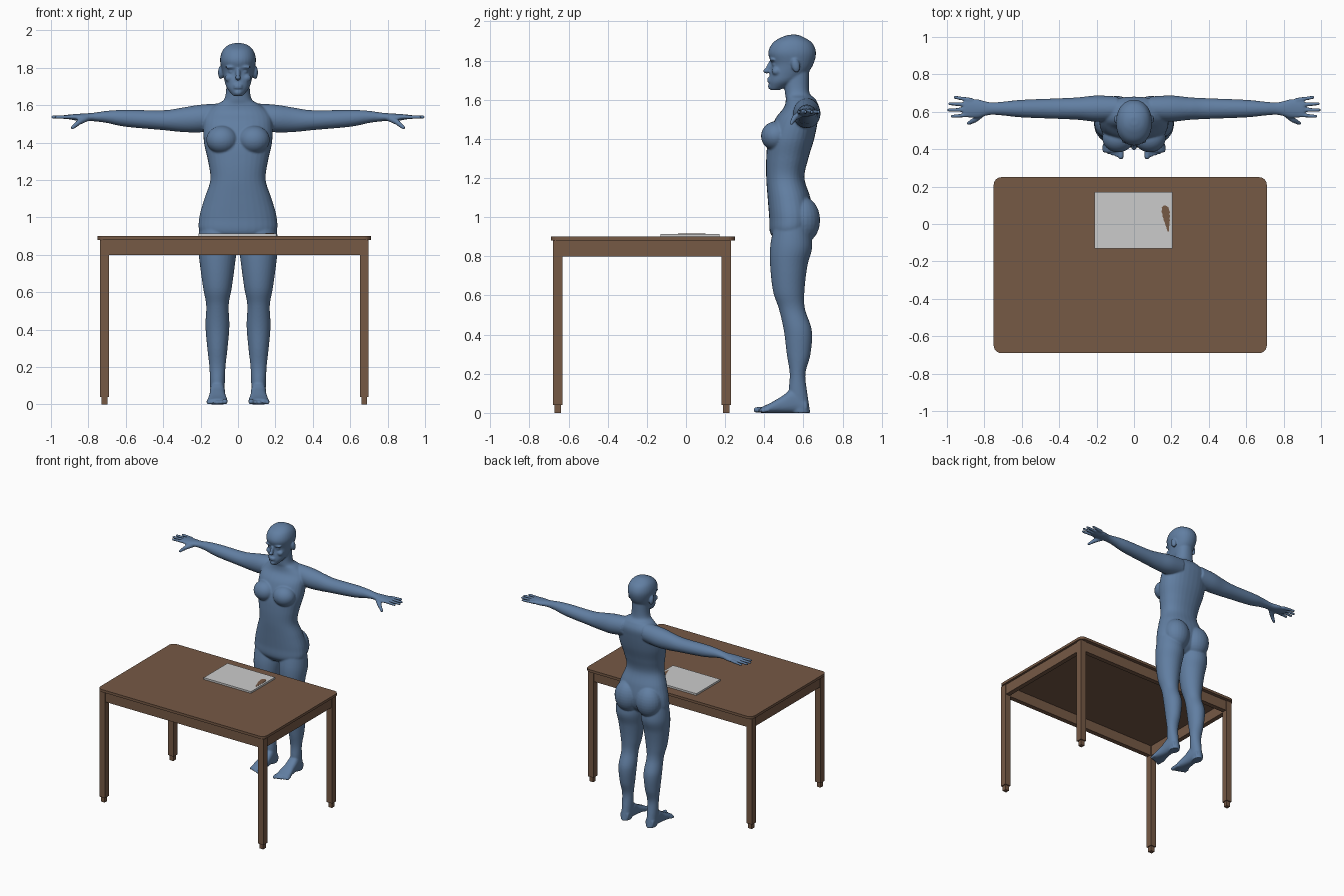
import bpy, bmesh, math
from mathutils import Matrix, Vector

default = bpy.data.objects.get("Cube")
if default:
    bpy.data.objects.remove(default, do_unlink=True)


def material(name, colour):
    mat = bpy.data.materials.new(name)
    mat.use_nodes = True
    rgba = (*colour, 1)
    mat.diffuse_color = rgba
    mat.node_tree.nodes["Principled BSDF"].inputs["Base Color"].default_value = rgba
    return mat


wood = material("brown wood", (0.18, 0.1, 0.06))
paper = material("pale grey paper", (0.6, 0.6, 0.6))
skin = material("slate blue skin", (0.12, 0.21, 0.36))


def finish(bm, name, mat):
    bmesh.ops.recalc_face_normals(bm, faces=bm.faces)
    mesh = bpy.data.meshes.new(name)
    bm.to_mesh(mesh)
    bm.free()
    mesh.materials.append(mat)
    obj = bpy.data.objects.new(name, mesh)
    bpy.context.collection.objects.link(obj)
    return obj


def box(name, low, high, mat, corner=0):
    """Box between two corners, with optional rounded upright edges."""
    low, high = Vector(low), Vector(high)
    size = high - low
    bm = bmesh.new()
    place = Matrix.Translation((low + high) / 2) @ Matrix.Diagonal((*size, 1))
    bmesh.ops.create_cube(bm, size=1, matrix=place)
    if corner:
        upright = [edge for edge in bm.edges
                   if abs(edge.verts[0].co.z - edge.verts[1].co.z) > size.z / 2]
        bmesh.ops.bevel(bm, geom=upright, offset=corner, segments=6,
                        profile=0.5, affect='EDGES')
    return finish(bm, name, mat)


# Table top, legs with small feet, and apron boards
table_left, table_right, table_front, table_back = 0.675, -0.715, -0.655, 0.205
under_top, apron_bottom, foot_top = 0.88, 0.8, 0.04
leg_half, apron_half, foot_half = 0.024, 0.018, 0.016
box("table_top", (-0.75, -0.69, under_top), (0.71, 0.25, 0.9), wood, corner=0.04)
for side, x in (("right", table_right), ("left", table_left)):
    for end, y in (("front", table_front), ("back", table_back)):
        for part, half, low, high in (("leg", leg_half, foot_top, under_top),
                                      ("foot", foot_half, 0, foot_top)):
            box(f"table_{end}_{side}_{part}", (x - half, y - half, low),
                (x + half, y + half, high), wood)
    box(f"{side}_apron", (x - apron_half, table_front, apron_bottom),
        (x + apron_half, table_back, under_top), wood)
for end, y in (("front", table_front), ("back", table_back)):
    box(f"{end}_apron", (table_right, y - apron_half, apron_bottom),
        (table_left, y + apron_half, under_top), wood)

# Pad with a tapering, scalloped mark lying on it
box("paper_pad", (-0.21, -0.13, 0.9), (0.205, 0.17, 0.914), paper)
bm = bmesh.new()
outline = ([], [])
count = 12
for i in range(count + 1):
    t = i / count
    width = 0.003 + 0.02 * math.sin(math.pi * math.sqrt(t)) * (1 if i % 2 else 0.8)
    for sign, edge in zip((-1, 1), outline):
        edge.append(bm.verts.new((0.165 + 0.018 * t + sign * width, 0.1 - 0.14 * t, 0.915)))
bm.faces.new(outline[0] + outline[1][::-1])
mark = finish(bm, "pad_mark", wood)
plate = mark.modifiers.new("plate", 'SOLIDIFY')
plate.thickness = 0.002
plate.offset = 0


def spline(rows, steps=6):
    """Smooth in-between rows through the given ones."""
    smooth = []
    last = len(rows) - 1
    for i in range(last):
        before, start, end, after = (Vector(rows[min(max(i + k, 0), last)])
                                     for k in (-1, 0, 1, 2))
        leave, arrive = (end - before) / 2, (after - start) / 2
        for j in range(steps):
            t = j / steps
            ease = t * t * (3 - 2 * t)
            smooth.append(start.lerp(end, ease) + leave * t * (1 - t) ** 2
                          - arrive * t * t * (1 - t))
    return smooth + [Vector(rows[-1])]


def loft(bm, axes, centre, rows, side=1, square=1, sides=32):
    """Rows hold: position, half width about the centre, then low and high limits."""
    rings = []
    for position, half, low, high in spline(rows):
        ring = []
        for k in range(sides):
            angle = math.tau * k / sides
            across, along = (math.copysign(abs(f) ** square, f)
                             for f in (math.cos(angle), math.sin(angle)))
            values = (position, centre + half * across,
                      (low + high) / 2 + (high - low) / 2 * along)
            co = dict(zip(axes, values))
            ring.append(bm.verts.new((side * co["x"], co["y"], co["z"])))
        rings.append(ring)
    for one, two in zip(rings, rings[1:]):
        for k in range(sides):
            n = (k + 1) % sides
            bm.faces.new((one[k], one[n], two[n], two[k]))
    bm.faces.new(rings[0])
    bm.faces.new(rings[-1])


def blob(bm, centre, radii, tilt=0):
    place = (Matrix.Translation(centre) @ Matrix.Rotation(tilt, 4, 'X')
             @ Matrix.Diagonal((*radii, 1)))
    bmesh.ops.create_uvsphere(bm, u_segments=24, v_segments=16, radius=1, matrix=place)


def rod(bm, start, end, thick, thin, side):
    """Tapering round-ended digit."""
    start, end = (Vector((side * x, y, z)) for x, y, z in (start, end))
    span = end - start
    place = (Matrix.Translation((start + end) / 2)
             @ span.to_track_quat('Z', 'Y').to_matrix().to_4x4())
    bmesh.ops.create_cone(bm, cap_ends=True, segments=16, radius1=thick, radius2=thin,
                          depth=span.length, matrix=place)
    for point, radius in ((start, thick), (end, thin)):
        blob(bm, point, (radius, radius, radius))


body = bmesh.new()

# Torso and neck
loft(body, "zxy", 0, [
    (0.87, 0.1, 0.47, 0.58), (0.92, 0.2, 0.43, 0.63), (1, 0.207, 0.425, 0.65),
    (1.1, 0.18, 0.417, 0.635), (1.2, 0.148, 0.41, 0.605), (1.3, 0.16, 0.41, 0.625),
    (1.4, 0.182, 0.42, 0.655), (1.5, 0.185, 0.455, 0.675), (1.56, 0.17, 0.5, 0.68),
    (1.605, 0.115, 0.51, 0.66), (1.64, 0.07, 0.505, 0.63), (1.76, 0.06, 0.5, 0.63)],
    square=0.9)

# Head
loft(body, "zxy", 0, [
    (1.65, 0.025, 0.43, 0.48), (1.69, 0.058, 0.424, 0.56), (1.73, 0.072, 0.428, 0.615),
    (1.78, 0.084, 0.436, 0.65), (1.84, 0.096, 0.42, 0.664), (1.89, 0.084, 0.443, 0.645),
    (1.92, 0.055, 0.49, 0.6), (1.932, 0.02, 0.53, 0.57)], square=0.93)

# Nose, lips and chin
blob(body, (0, 0.425, 1.768), (0.012, 0.014, 0.04), tilt=-0.4)
blob(body, (0, 0.413, 1.747), (0.015, 0.02, 0.012))
for z in (1.706, 1.694):
    blob(body, (0, 0.425, z), (0.024, 0.011, 0.007))
blob(body, (0, 0.434, 1.668), (0.022, 0.016, 0.016))

for side in (1, -1):
    # Brow, eye, cheek and ear
    blob(body, (side * 0.034, 0.444, 1.803), (0.034, 0.016, 0.01))
    blob(body, (side * 0.035, 0.452, 1.78), (0.017, 0.013, 0.01))
    blob(body, (side * 0.045, 0.462, 1.745), (0.026, 0.024, 0.022))
    blob(body, (side * 0.092, 0.56, 1.775), (0.015, 0.022, 0.037), tilt=0.2)

    # Bust and seat
    blob(body, (side * 0.085, 0.46, 1.415), (0.085, 0.077, 0.075), tilt=0.3)
    blob(body, (side * 0.092, 0.593, 0.985), (0.1, 0.092, 0.12))

    # Leg
    loft(body, "zxy", 0.11, [
        (0.96, 0.095, 0.45, 0.63), (0.85, 0.104, 0.43, 0.645), (0.75, 0.094, 0.43, 0.62),
        (0.62, 0.076, 0.445, 0.605), (0.53, 0.06, 0.475, 0.608), (0.42, 0.064, 0.5, 0.643),
        (0.3, 0.054, 0.515, 0.636), (0.2, 0.043, 0.53, 0.61), (0.1, 0.039, 0.525, 0.62),
        (0, 0.035, 0.54, 0.635)], side)

    # Foot, with toes shortening outwards
    loft(body, "yxz", 0.11, [
        (0.62, 0.034, 0, 0.06), (0.55, 0.04, 0, 0.12), (0.49, 0.043, 0, 0.085),
        (0.43, 0.052, 0, 0.05), (0.385, 0.05, 0, 0.03)], side, square=0.8)
    for i in range(5):
        x, radius = 0.07 + 0.022 * i, 0.011 if i else 0.015
        rod(body, (x, 0.42, 0.016), (x, 0.36 + 0.008 * i, radius), radius, radius, side)

    # Arm and palm
    loft(body, "xyz", 0.617, [
        (0.09, 0.065, 1.47, 1.61), (0.2, 0.07, 1.455, 1.603), (0.3, 0.06, 1.457, 1.587),
        (0.4, 0.055, 1.467, 1.573), (0.6, 0.047, 1.485, 1.575), (0.7, 0.037, 1.505, 1.57),
        (0.77, 0.034, 1.514, 1.56), (0.84, 0.05, 1.515, 1.555), (0.91, 0.046, 1.526, 1.55)],
        side)

    # Spread fingers, and a two-part thumb
    for i in range(4):
        rod(body, (0.87, 0.585 + 0.026 * i, 1.537),
            (0.992 - 0.012 * (i - 1.3) ** 2, 0.575 + 0.034 * i, 1.537), 0.012, 0.009, side)
    wrist, knuckle, tip = (0.8, 0.6, 1.535), (0.85, 0.557, 1.51), (0.885, 0.538, 1.48)
    rod(body, wrist, knuckle, 0.018, 0.015, side)
    rod(body, knuckle, tip, 0.015, 0.01, side)

# Fuse the body parts into one smooth skin
figure = finish(body, "standing_figure", skin)
fuse = figure.modifiers.new("fuse", 'REMESH')
fuse.mode = 'VOXEL'
fuse.voxel_size = 0.0055
fuse.use_smooth_shade = True
soften = figure.modifiers.new("soften", 'SMOOTH')
soften.factor = 0.5
soften.iterations = 5
